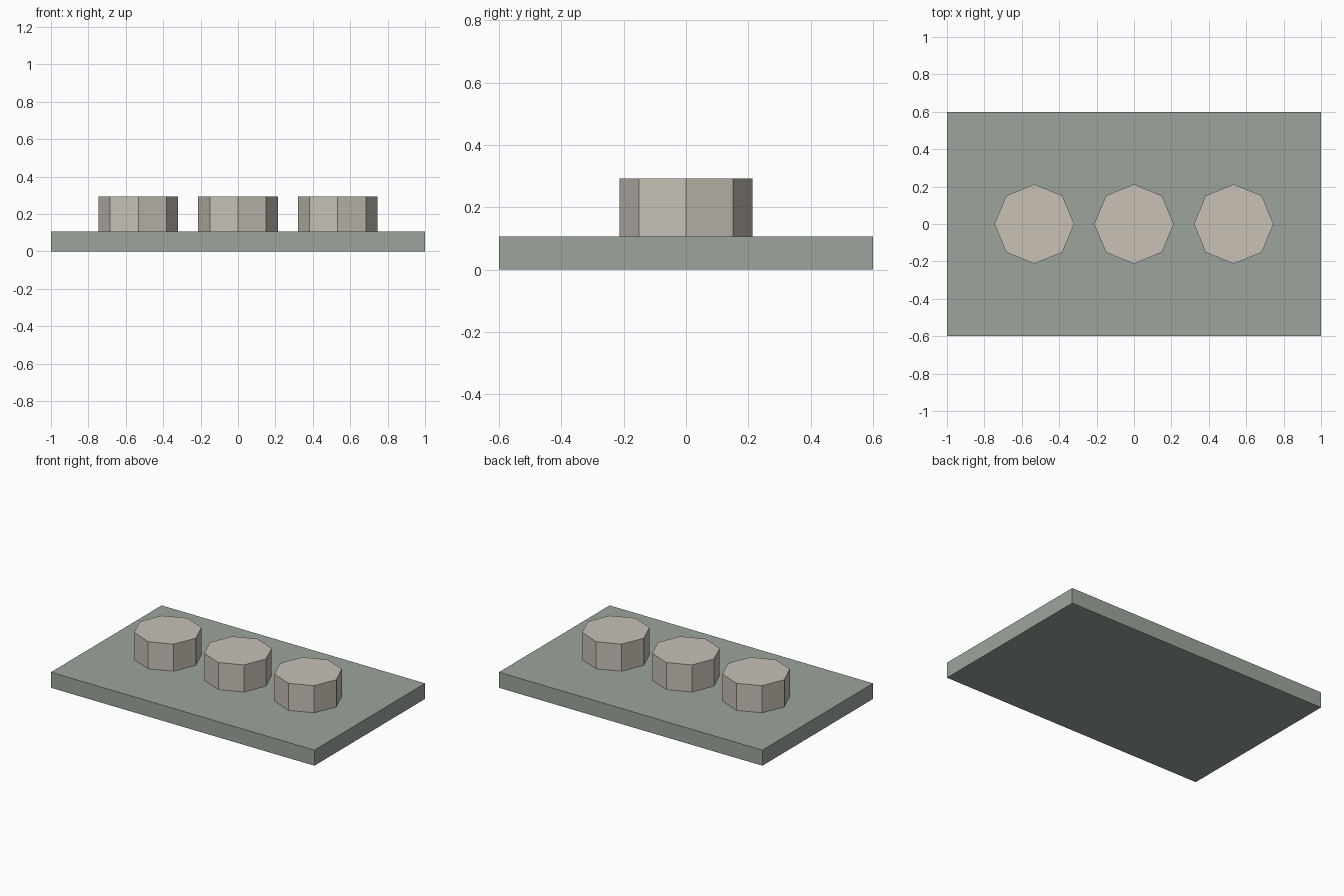
import bpy
import math

if "Cube" in bpy.data.objects:
    bpy.data.objects.remove(bpy.data.objects["Cube"])


def srgb(r, g, b):
    """8-bit sRGB to linear RGBA."""
    def lin(c):
        c /= 255
        return c / 12.92 if c <= 0.04045 else ((c + 0.055) / 1.055) ** 2.4
    return (lin(r), lin(g), lin(b), 1.0)


def material(name, colour):
    mat = bpy.data.materials.new(name)
    mat.diffuse_color = colour
    mat.use_nodes = True
    mat.node_tree.nodes["Principled BSDF"].inputs["Base Color"].default_value = mat.diffuse_color
    return mat


plate_green = material("grey_green", srgb(156, 165, 156))
stud_beige = material("warm_beige", srgb(200, 193, 182))

PLATE_TOP = 0.107
STUD_TOP = 0.293
STUD_RADIUS = 0.213
SPACING = 0.533

# Base plate
bpy.ops.mesh.primitive_cube_add(size=1, location=(0, 0, PLATE_TOP / 2))
plate = bpy.context.object
plate.name = "base_plate"
plate.scale = (2.0, 1.2, PLATE_TOP)
bpy.ops.object.transform_apply(location=False, rotation=False, scale=True)
plate.data.materials.append(plate_green)

# Row of three octagonal studs, corners pointing along x and y
for name, i in (("left_stud", -1), ("middle_stud", 0), ("right_stud", 1)):
    bpy.ops.mesh.primitive_cylinder_add(
        vertices=8, radius=STUD_RADIUS, depth=STUD_TOP - PLATE_TOP,
        location=(i * SPACING, 0, (STUD_TOP + PLATE_TOP) / 2))
    stud = bpy.context.object
    stud.name = name
    stud.data.materials.append(stud_beige)
